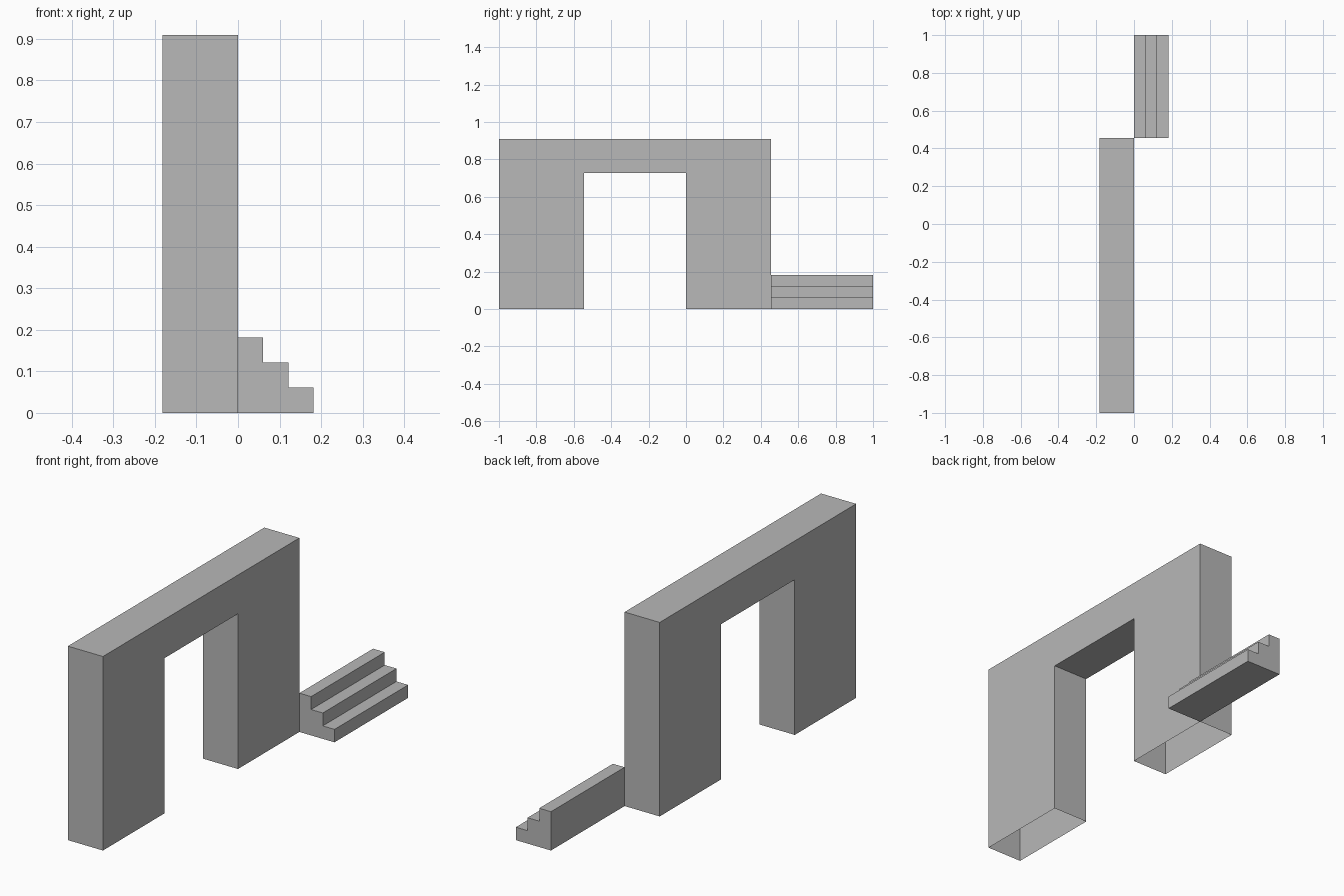
import bpy
import bmesh
from mathutils import Vector

cube = bpy.data.objects.get("Cube")
if cube:
    bpy.data.objects.remove(cube, do_unlink=True)

U = 1 / 11  # building unit

gray = bpy.data.materials.new("plain gray")
color = (0.48, 0.48, 0.48, 1)
gray.diffuse_color = color
gray.use_nodes = True
gray.node_tree.nodes["Principled BSDF"].inputs["Base Color"].default_value = color


def extruded(name, profile, direction, open_base=False):
    """Extrude a closed outline along a direction, optionally without its ground faces."""
    bm = bmesh.new()
    face = bm.faces.new([bm.verts.new(p) for p in profile])
    result = bmesh.ops.extrude_face_region(bm, geom=[face], use_keep_orig=True)
    moved = [v for v in result["geom"] if isinstance(v, bmesh.types.BMVert)]
    bmesh.ops.translate(bm, verts=moved, vec=Vector(direction))
    bmesh.ops.recalc_face_normals(bm, faces=bm.faces)
    if open_base:
        ground = [f for f in bm.faces if all(abs(v.co.z) < 1e-5 for v in f.verts)]
        bmesh.ops.delete(bm, geom=ground, context='FACES_ONLY')
    mesh = bpy.data.meshes.new(name)
    bm.to_mesh(mesh)
    bm.free()
    mesh.materials.append(gray)
    obj = bpy.data.objects.new(name, mesh)
    bpy.context.collection.objects.link(obj)
    return obj


# Wall with a doorway, hollow under its two legs
wall = [(-11, 0), (-6, 0), (-6, 8), (0, 8), (0, 0), (5, 0), (5, 10), (-11, 10)]
extruded("doorway_wall", [(-2 * U, y * U, z * U) for y, z in wall],
         (2 * U, 0, 0), open_base=True)

# Three solid steps beside the end of the wall
STEPS = 3
rise = 2 * U / STEPS
outline = [(0, 0)]
for i in range(STEPS):
    outline += [(STEPS - i, i), (STEPS - i, i + 1)]
outline.append((0, STEPS))
extruded("steps", [(x * rise, 5 * U, z * rise) for x, z in outline], (0, 6 * U, 0))
